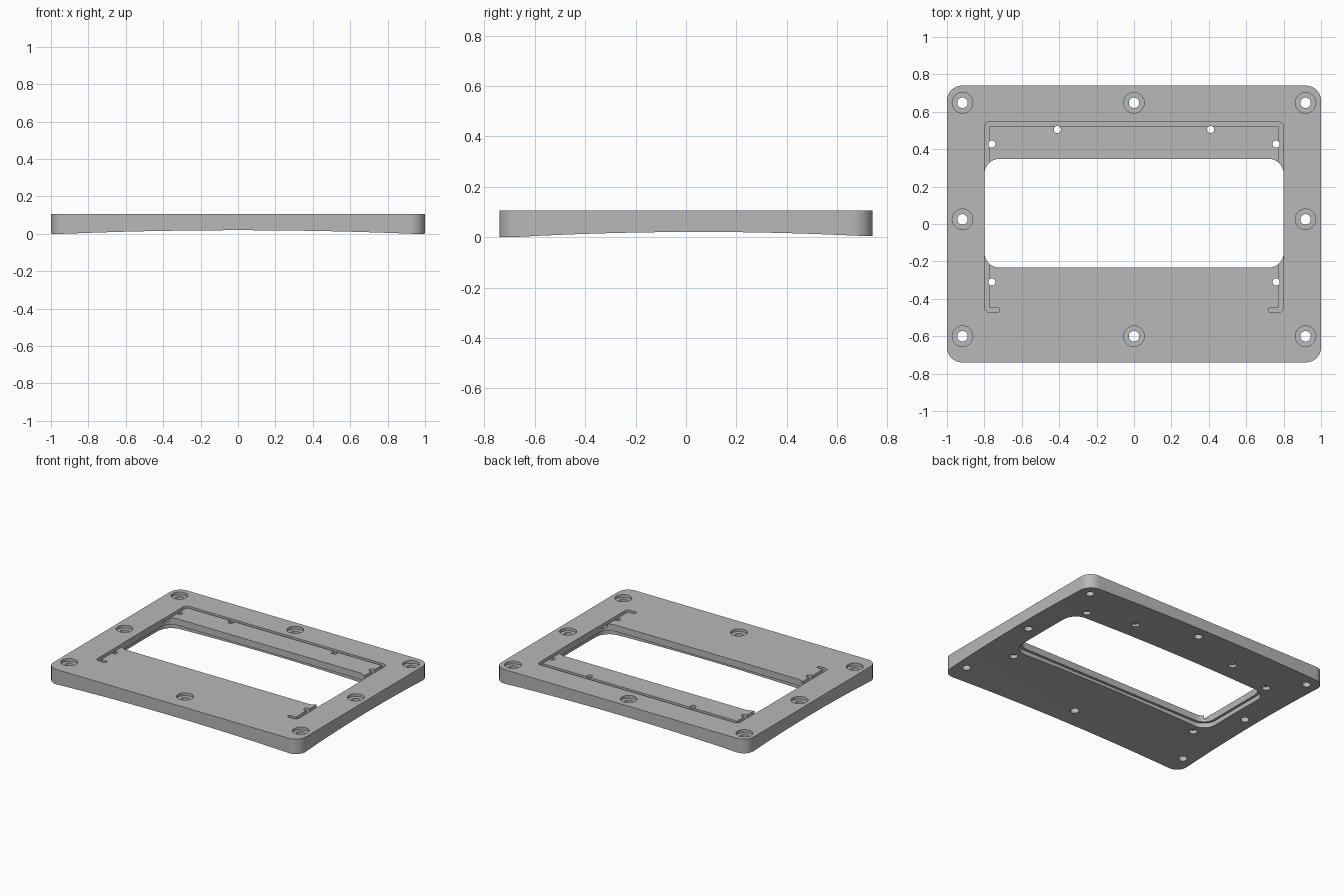
import bpy, bmesh, math
from mathutils import Vector

cube = bpy.data.objects.get("Cube")
if cube:
    bpy.data.objects.remove(cube, do_unlink=True)

TOP = 0.107

grey = bpy.data.materials.new("machined_grey")
grey.use_nodes = True
colour = (0.48, 0.48, 0.48, 1)
grey.diffuse_color = colour
grey.node_tree.nodes["Principled BSDF"].inputs["Base Color"].default_value = colour


def fillet(corners, steps=8):
    """Round right-angled corners given as (x, y, radius)."""
    out = []
    for i, (x, y, r) in enumerate(corners):
        p = Vector((x, y))
        u = (Vector(corners[i - 1][:2]) - p).normalized()
        v = (Vector(corners[(i + 1) % len(corners)][:2]) - p).normalized()
        for k in range(steps + 1):
            t = math.pi / 2 * k / steps
            out.append(p + r * (u + v) - r * (v * math.cos(t) + u * math.sin(t)))
    return out


def rounded_rect(x, y0, y1, r):
    return fillet([(-x, y0, r), (x, y0, r), (x, y1, r), (-x, y1, r)])


def circle(cx, cy, r, n=32):
    return [Vector((cx + r * math.cos(math.tau * i / n), cy + r * math.sin(math.tau * i / n)))
            for i in range(n)]


def finish(bm, name):
    bmesh.ops.recalc_face_normals(bm, faces=bm.faces)
    mesh = bpy.data.meshes.new(name)
    bm.to_mesh(mesh)
    bm.free()
    mesh.materials.append(grey)
    obj = bpy.data.objects.new(name, mesh)
    bpy.context.collection.objects.link(obj)
    return obj


def prism(name, outline, z0, z1):
    bm = bmesh.new()
    face = bm.faces.new([bm.verts.new((p.x, p.y, z0)) for p in outline])
    ext = bmesh.ops.extrude_face_region(bm, geom=[face])
    for v in ext["geom"]:
        if isinstance(v, bmesh.types.BMVert):
            v.co.z = z1
    return finish(bm, name)


def cut(target, cutter):
    cutter.hide_render = True
    mod = target.modifiers.new("cut", "BOOLEAN")
    mod.operation = "DIFFERENCE"
    mod.solver = "EXACT"
    mod.object = cutter
    graph = bpy.context.evaluated_depsgraph_get()
    mesh = bpy.data.meshes.new_from_object(target.evaluated_get(graph))
    target.modifiers.clear()
    target.data = mesh
    bpy.data.objects.remove(cutter, do_unlink=True)


# Plate with rounded corners
plate = prism("frame_plate", rounded_rect(1.0, -0.74, 0.74, 0.08), 0, TOP)

# Window opening with a stepped rebate on its underside
cut(plate, prism("window_cutter", rounded_rect(0.8, -0.233, 0.348, 0.08), -0.1, 0.2))
cut(plate, prism("rebate_cutter", rounded_rect(0.818, -0.251, 0.366, 0.098), -0.1, 0.06))

# Narrow groove running round the window, with hooked ends
half = [(0.772, 0.523, 0.004), (0.772, -0.447, 0.004), (0.72, -0.447, 0.01),
        (0.72, -0.473, 0.01), (0.798, -0.473, 0.025), (0.798, 0.549, 0.03)]
groove = half + [(-x, y, r) for x, y, r in reversed(half)]
cut(plate, prism("groove_cutter", fillet(groove), TOP - 0.025, 0.2))

# Bolt holes with shallow counterbores on top
for x in (-0.917, 0, 0.917):
    for y in (-0.6, 0.025, 0.648):
        if x == 0 and y == 0.025:
            continue
        cut(plate, prism("bolt_cutter", circle(x, y, 0.028), -0.1, 0.2))
        cut(plate, prism("counterbore_cutter", circle(x, y, 0.055), TOP - 0.02, 0.2))

# Small fixing holes, wider from below
for side in (-1, 1):
    for x, y in ((0.76, 0.427), (0.41, 0.505), (0.76, -0.31)):
        cut(plate, prism("fixing_cutter", circle(side * x, y, 0.019, 24), -0.1, 0.2))
        cut(plate, prism("fixing_bore_cutter", circle(side * x, y, 0.027, 24), -0.1, 0.05))

# Gently domed hollow over the whole underside
bm = bmesh.new()
bmesh.ops.create_grid(bm, x_segments=32, y_segments=24, size=1)
for v in bm.verts:
    x, y = v.co.x * 1.1, v.co.y * 0.85
    v.co = (x, y, 0.043 - 0.022 * x * x - 0.038 * (y - 0.05) ** 2)
rim = bmesh.ops.extrude_edge_only(bm, edges=[e for e in bm.edges if e.is_boundary])
base = [g for g in rim["geom"] if isinstance(g, bmesh.types.BMEdge) and g.is_boundary]
for v in {v for e in base for v in e.verts}:
    v.co.z = -0.2
bmesh.ops.holes_fill(bm, edges=base, sides=0)
cut(plate, finish(bm, "underside_cutter"))

# Shading
bpy.ops.object.select_all(action="DESELECT")
plate.select_set(True)
bpy.context.view_layer.objects.active = plate
bpy.ops.object.shade_smooth_by_angle(angle=math.radians(30))
